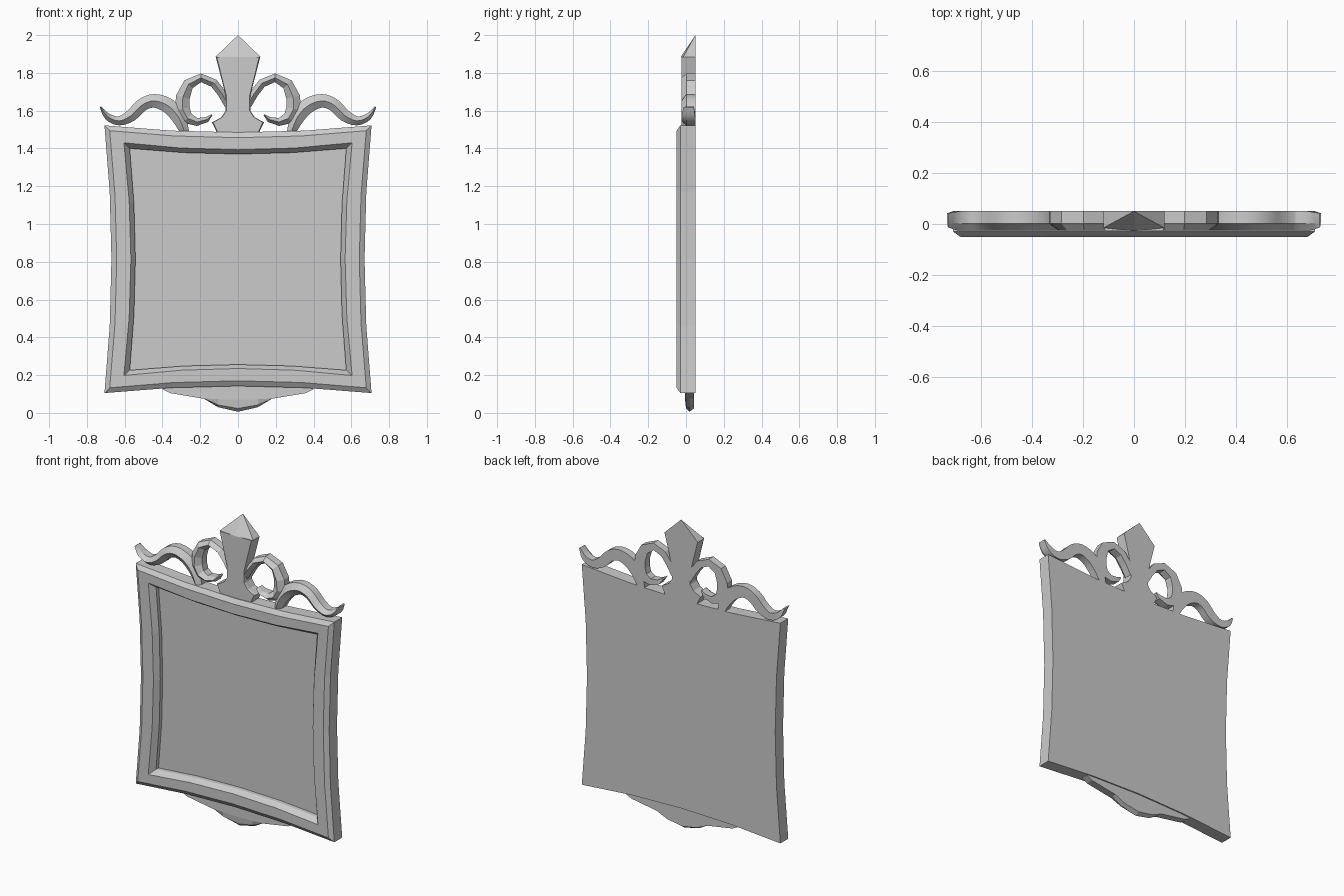
import bpy, bmesh
from mathutils import Vector

cube = bpy.data.objects.get("Cube")
if cube:
    bpy.data.objects.remove(cube)

grey = bpy.data.materials.new("plain_grey")
grey.use_nodes = True
grey.diffuse_color = (0.6, 0.6, 0.6, 1)
grey.node_tree.nodes["Principled BSDF"].inputs["Base Color"].default_value = (0.6, 0.6, 0.6, 1)

BACK = 0.05


def finish(name, bm, smooth=False):
    bmesh.ops.recalc_face_normals(bm, faces=bm.faces)
    mesh = bpy.data.meshes.new(name)
    bm.to_mesh(mesh)
    bm.free()
    mesh.materials.append(grey)
    ob = bpy.data.objects.new(name, mesh)
    bpy.context.collection.objects.link(ob)
    if smooth:
        bpy.ops.object.select_all(action='DESELECT')
        ob.select_set(True)
        bpy.context.view_layer.objects.active = ob
        bpy.ops.object.shade_smooth_by_angle(angle=0.4)
    return ob


def loft(name, rings, smooth=False):
    """Skin a list of equal closed rings and cap both ends."""
    bm = bmesh.new()
    loops = [[bm.verts.new(p) for p in ring] for ring in rings]
    for a, b in zip(loops, loops[1:]):
        for i in range(len(a)):
            j = (i + 1) % len(a)
            bm.faces.new((a[i], a[j], b[j], b[i]))
    bm.faces.new(loops[0])
    bm.faces.new(loops[-1])
    return finish(name, bm, smooth)


def pinched(half, low, high, y, pinch=0.037, steps=4):
    """Rectangle whose four sides bow inwards."""
    corners = [Vector((-half, y, low)), Vector((half, y, low)),
               Vector((half, y, high)), Vector((-half, y, high))]
    inward = [Vector(d) for d in ((0, 0, 1), (-1, 0, 0), (0, 0, -1), (1, 0, 0))]
    ring = []
    for s in range(4):
        for i in range(steps):
            t = i / steps
            p = corners[s].lerp(corners[(s + 1) % 4], t)
            ring.append(p + inward[s] * pinch * 4 * t * (1 - t))
    return ring


def spline(points, steps):
    """Catmull-Rom interpolation of (x, z, half width)."""
    pts = [Vector(p) for p in points]
    pts = [pts[0]] + pts + [pts[-1]]
    out = []
    for a, b, c, d in zip(pts, pts[1:], pts[2:], pts[3:]):
        for i in range(steps):
            t = i / steps
            out.append(0.5 * (2 * b + (c - a) * t + (2 * a - 5 * b + 4 * c - d) * t * t
                              + (3 * b - a - 3 * c + d) * t ** 3))
    return out + [pts[-1]]


def ridged_band(name, points, side, steps):
    """Flat-backed scroll band with a raised centre ridge, thinner at fine tips."""
    path = spline(points, steps)
    rings = []
    for i, p in enumerate(path):
        q, r = path[max(i - 1, 0)], path[min(i + 1, len(path) - 1)]
        tangent = Vector((r.x - q.x, r.y - q.y)).normalized()
        nx, nz, w = -tangent.y, tangent.x, p.z
        depth = 0.65 + 0.35 * min(1, w / 0.018)
        section = ((1, BACK), (1, 0.002), (0, -0.025), (-1, 0.002), (-1, BACK))
        rings.append([(side * (p.x + nx * w * k), 0.02 + (y - 0.02) * depth, p.y + nz * w * k)
                      for k, y in section])
    return loft(name, rings, steps > 1)


# Frame with bevelled rim and recessed panel
loft("frame", [
    pinched(0.707, 0.105, 1.522, BACK),
    pinched(0.707, 0.105, 1.522, -0.03),
    pinched(0.679, 0.133, 1.494, -0.05),
    pinched(0.604, 0.198, 1.43, -0.05),
    pinched(0.573, 0.226, 1.4, -0.015, 0.03),
    pinched(0.573, 0.226, 1.4, 0.01, 0.03)])

# Mirrored crest scrolls
outer = [(0.728, 1.62, 0.004), (0.69, 1.568, 0.018), (0.63, 1.546, 0.024),
         (0.566, 1.574, 0.032), (0.508, 1.63, 0.034), (0.444, 1.652, 0.036),
         (0.37, 1.626, 0.04), (0.315, 1.566, 0.038), (0.28, 1.48, 0.022)]
inner = [(0.138, 1.578, 0.004), (0.164, 1.553, 0.014), (0.217, 1.54, 0.021),
         (0.268, 1.56, 0.032), (0.295, 1.61, 0.04), (0.292, 1.672, 0.037),
         (0.262, 1.74, 0.03), (0.196, 1.774, 0.023), (0.127, 1.745, 0.023),
         (0.085, 1.69, 0.022), (0.05, 1.63, 0.022)]
for label, side in (("left", 1), ("right", -1)):
    ridged_band(label + "_outer_scroll", outer, side, 3)
    ridged_band(label + "_inner_scroll", inner, side, 1)

# Finial stem with a flared foot, widening to the head
stem = [(0.105, 1.47), (0.138, 1.538), (0.088, 1.565), (0.065, 1.6), (0.065, 1.68), (0.118, 1.885)]
loft("finial_stem", [[(-x, BACK, z), (-x, -0.015, z), (-x * 0.95, -0.025, z),
                      (x * 0.95, -0.025, z), (x, -0.015, z), (x, BACK, z)] for x, z in stem])

# Pointed finial head
bm = bmesh.new()
tip, brow, lb, lf, rf, rb = [bm.verts.new(p) for p in (
    (0, BACK, 2), (0, -0.028, 1.885), (-0.119, BACK, 1.885), (-0.119, -0.015, 1.885),
    (0.119, -0.015, 1.885), (0.119, BACK, 1.885))]
for f in ((tip, lb, lf), (tip, lf, brow), (tip, brow, rf), (tip, rf, rb), (tip, rb, lb),
          (lb, lf, brow, rf, rb)):
    bm.faces.new(f)
finish("finial_head", bm)

# Bottom apron plate
edge = [(-0.36, 0.17), (-0.4, 0.125), (-0.36, 0.105), (-0.18, 0.075)]
edge += [(-x, z) for x, z in reversed(edge)]
loft("apron", [[(x, y, z) for x, z in edge] for y in (-0.005, 0.042)])

# Rounded drop below the apron: thick body closing to a keel
drop = [(-0.182, 0.076), (-0.105, 0.03), (0, 0.006), (0.105, 0.03), (0.182, 0.076)]
rings = []
for y, rise in ((0.042, 0.25), (0.018, 0), (0, 0.25), (-0.005, 0.9)):
    rings.append([(x, y, z + (0.077 - z) * rise) for x, z in drop])
loft("apron_drop", rings)
